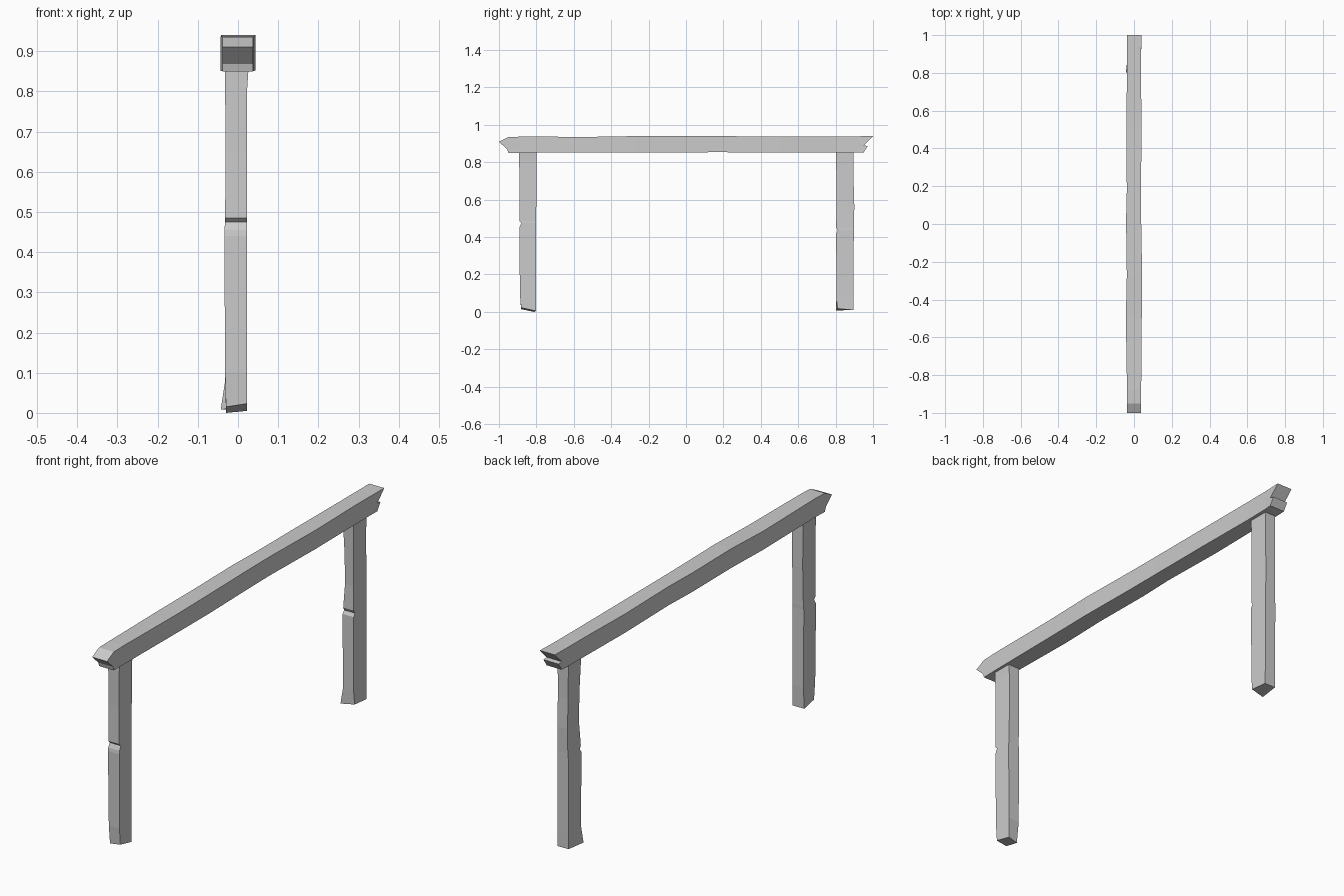
import bpy
import bmesh


def loft(name, rings, levels=None):
    """Skin closed rings of equal size; end caps are strips of quads."""
    bm = bmesh.new()
    vs = [[bm.verts.new(p) for p in ring] for ring in rings]
    n = len(vs[0])
    for a, b in zip(vs, vs[1:]):
        for i in range(n):
            j = (i + 1) % n
            bm.faces.new((a[i], a[j], b[j], b[i]))
    for ring in (vs[0], vs[-1]):
        for i in range(n // 2 - 1):
            bm.faces.new((ring[i], ring[i + 1], ring[n - 2 - i], ring[n - 1 - i]))
    bmesh.ops.recalc_face_normals(bm, faces=bm.faces)
    mesh = bpy.data.meshes.new(name)
    bm.to_mesh(mesh)
    bm.free()
    obj = bpy.data.objects.new(name, mesh)
    bpy.context.collection.objects.link(obj)
    return obj


def post(name, rows, nudges):
    """Post from rows (z, x0, x1, y0, y1); nudges move single hewn corners."""
    rings = [[[x0, y0, z], [x1, y0, z], [x1, y1, z], [x0, y1, z]]
             for z, x0, x1, y0, y1 in rows]
    for (row, corner), delta in nudges.items():
        for k in range(3):
            rings[row][corner][k] += delta[k]
    loft(name, rings)


def beam_ring(left, right, profile):
    """Ring up the left side and down the right, profile = (y, z) pairs."""
    return ([(left, y, z) for y, z in profile] +
            [(right, y, z) for y, z in reversed(profile)])


# Top beam: wavy hewn timber with a pointed front end and split back end
front_end = [(-0.95, 0.85), (-0.955, 0.868), (-1.0, 0.91), (-0.95, 0.935)]
back_end = [(0.95, 0.853), (0.972, 0.887), (0.95, 0.890), (1.0, 0.94)]
stations = [  # y, left, right, bottom, top
    (-0.88, -0.037, 0.038, 0.851, 0.937),
    (-0.50, -0.043, 0.041, 0.851, 0.936),
    (-0.27, -0.038, 0.043, 0.852, 0.940),
    (0.02, -0.042, 0.038, 0.853, 0.940),
    (0.18, -0.038, 0.037, 0.854, 0.940),
    (0.50, -0.041, 0.040, 0.851, 0.937),
    (0.80, -0.037, 0.037, 0.851, 0.939),
    (0.92, -0.037, 0.038, 0.852, 0.939),
]
rings = [beam_ring(-0.038, 0.037, front_end)]
for y, left, right, bottom, top in stations:
    h = top - bottom
    rings.append(beam_ring(left, right, [(y, bottom), (y, bottom + 0.3 * h),
                                         (y, bottom + 0.65 * h), (y, top)]))
rings.append(beam_ring(-0.036, 0.040, back_end))
loft("top_beam", rings)

# Front post: chipped foot, small notch at mid height
post("front_post", [
    (0.005, -0.030, 0.022, -0.882, -0.802),
    (0.10, -0.032, 0.022, -0.888, -0.802),
    (0.44, -0.034, 0.023, -0.891, -0.803),
    (0.455, -0.034, 0.023, -0.889, -0.803),
    (0.475, -0.032, 0.023, -0.880, -0.802),
    (0.485, -0.032, 0.022, -0.891, -0.802),
    (0.65, -0.031, 0.022, -0.890, -0.799),
    (0.81, -0.032, 0.023, -0.892, -0.799),
    (0.87, -0.032, 0.027, -0.892, -0.800),
], {(0, 0): (0, 0, 0.01), (0, 1): (0, 0, 0.018), (0, 3): (0, -0.01, -0.005)})

# Back post: flared foot corner, notch and thinner upper corner
post("back_post", [
    (0.01, -0.032, 0.023, 0.802, 0.895),
    (0.08, -0.032, 0.022, 0.804, 0.896),
    (0.42, -0.033, 0.023, 0.803, 0.897),
    (0.435, -0.031, 0.023, 0.812, 0.897),
    (0.45, -0.030, 0.022, 0.803, 0.897),
    (0.56, -0.030, 0.021, 0.804, 0.900),
    (0.70, -0.031, 0.021, 0.804, 0.896),
    (0.87, -0.032, 0.022, 0.802, 0.896),
], {(0, 0): (-0.011, 0, -0.002), (0, 1): (0, 0.008, 0.008),
    (5, 0): (0.006, 0.004, 0), (6, 0): (0.005, 0.003, 0)})
